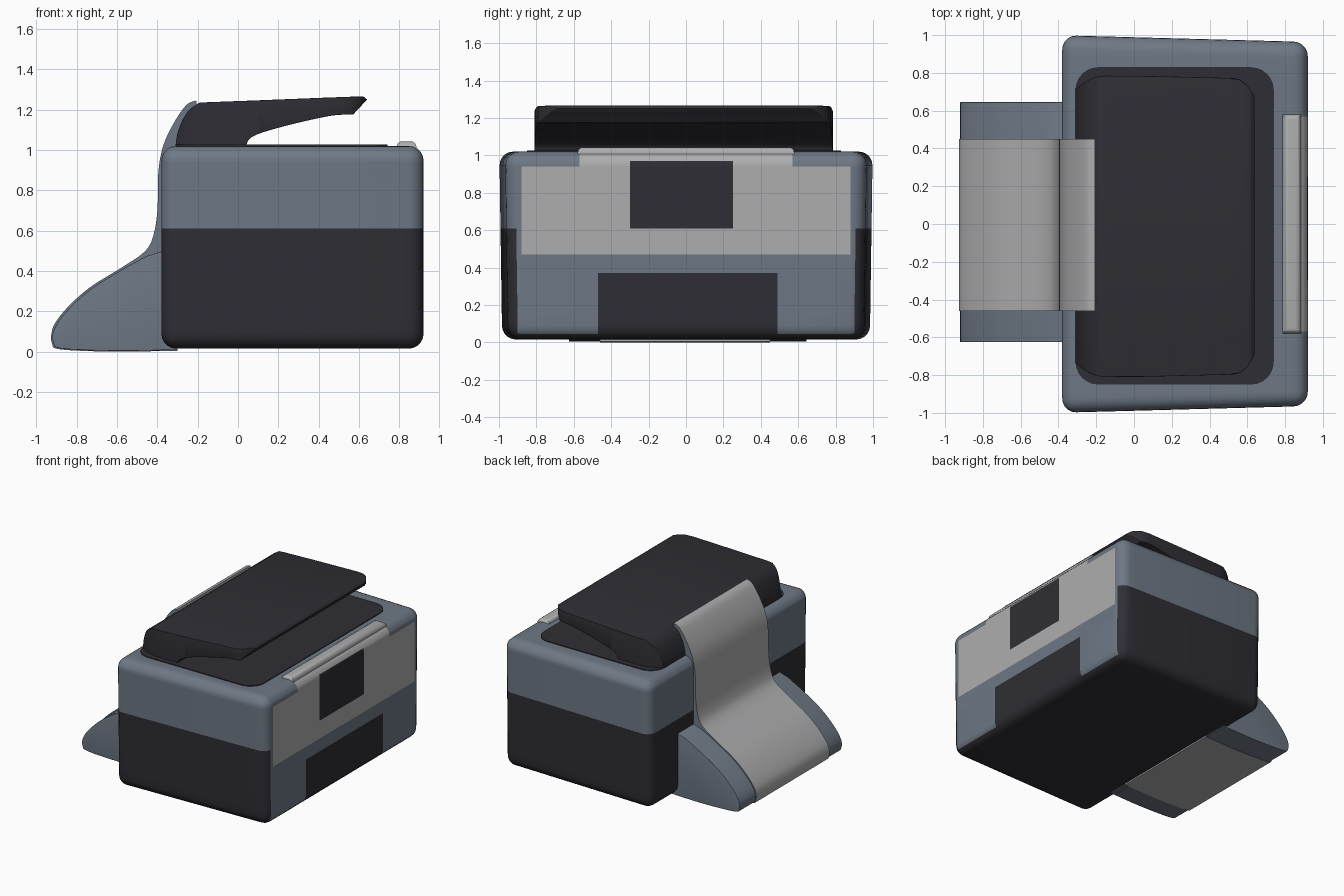
import bpy, bmesh, math
from mathutils import Vector

if "Cube" in bpy.data.objects:
    bpy.data.objects.remove(bpy.data.objects["Cube"])


def material(name, rgb):
    m = bpy.data.materials.new(name)
    m.diffuse_color = (*rgb, 1)
    m.use_nodes = True
    m.node_tree.nodes["Principled BSDF"].inputs["Base Color"].default_value = m.diffuse_color
    return m


MATS = [material("slate", (0.155, 0.19, 0.235)),
        material("charcoal", (0.027, 0.027, 0.035)),
        material("light grey", (0.42, 0.42, 0.43))]
SLATE, DARK, LIGHT = 0, 1, 2


def finish(bm, name, rule, angle=38):
    """Colour faces by rule(centre, normal), shade and link."""
    bmesh.ops.recalc_face_normals(bm, faces=bm.faces[:])
    for f in bm.faces:
        f.smooth = True
        f.material_index = rule(f.calc_center_median(), f.normal)
    me = bpy.data.meshes.new(name)
    bm.to_mesh(me)
    bm.free()
    for m in MATS:
        me.materials.append(m)
    me.set_sharp_from_angle(angle=math.radians(angle))
    ob = bpy.data.objects.new(name, me)
    bpy.context.collection.objects.link(ob)
    return ob


def cut(bm, axis, *values):
    for v in values:
        co, no = Vector(), Vector()
        co[axis], no[axis] = v, 1
        bmesh.ops.bisect_plane(bm, geom=bm.verts[:] + bm.edges[:] + bm.faces[:],
                               plane_co=co, plane_no=no, dist=1e-5)


def box(lo, hi):
    bm = bmesh.new()
    bmesh.ops.create_cube(bm, size=1)
    for v in bm.verts:
        v.co = [lo[i] if v.co[i] < 0 else hi[i] for i in range(3)]
    return bm


def bevel(bm, edges, r, seg):
    bmesh.ops.bevel(bm, geom=edges, offset=r, segments=seg, profile=0.5,
                    affect='EDGES', clamp_overlap=True)


def prism(pts, y0, y1):
    """Extrude an x-z profile along y."""
    bm = bmesh.new()
    f = bm.faces.new([bm.verts.new((x, y0, z)) for x, z in pts])
    ext = bmesh.ops.extrude_face_region(bm, geom=[f], use_keep_orig=True)
    for v in ext["geom"]:
        if isinstance(v, bmesh.types.BMVert):
            v.co.y = y1
    bmesh.ops.recalc_face_normals(bm, faces=bm.faces[:])
    return bm


def spline(pts, n=4):
    """Catmull-Rom curve through the points."""
    p = [Vector(q) for q in [pts[0]] + pts + [pts[-1]]]
    out = []
    for a, b, c, d in zip(p, p[1:], p[2:], p[3:]):
        for i in range(n):
            t = i / n
            out.append(0.5 * (2 * b + (c - a) * t + (2 * a - 5 * b + 4 * c - d) * t * t
                              + (3 * b - a - 3 * c + d) * t ** 3))
    return [tuple(q) for q in out] + [pts[-1]]


# main body: rounded, slightly tapered box with painted zones and paper slot
bm = box((-0.38, -1, 0.015), (0.92, 1, 1.02))
for v in bm.verts:
    v.co.y *= (0.965 if v.co.x > 0 else 1) * (0.985 if v.co.z < 0.5 else 1)
bevel(bm, bm.edges[:], 0.075, 5)
cut(bm, 1, -0.88, -0.57, -0.47, -0.30, 0.25, 0.49, 0.57, 0.88)
cut(bm, 2, 0.15, 0.37, 0.47, 0.61, 0.94, 0.97)
cut(bm, 0, 0.79)
slot = [f for f in bm.faces if f.normal.x > 0.9 and -0.47 < f.calc_center_median().y < 0.49
        and 0.15 < f.calc_center_median().z < 0.37]
ext = bmesh.ops.extrude_face_region(bm, geom=slot)
bmesh.ops.translate(bm, vec=(-0.2, 0, 0),
                    verts=[v for v in ext["geom"] if isinstance(v, bmesh.types.BMVert)])


def body_rule(c, n):
    if n.z < -0.6 and c.z < 0.1:
        return DARK
    if c.z < 0.61 and (abs(n.y) > 0.4 or n.x < -0.5):
        return DARK
    if -0.47 < c.y < 0.49 and c.z < 0.371 and c.x > 0.6:
        return DARK
    if c.x > 0.79:
        if -0.30 < c.y < 0.25 and 0.61 < c.z < 0.97:
            return DARK
        if c.z > 0.47 and (abs(c.y) < 0.57 or (abs(c.y) < 0.88 and c.z < 0.94)):
            return LIGHT
    return SLATE


finish(bm, "printer_body", body_rule)

# ledge inside the paper slot
finish(box((0.71, -0.25, 0.25), (0.84, 0.2, 0.28)), "slot_ledge", lambda c, n: SLATE)

# raised lip above the control panel
bm = box((0.785, -0.58, 0.98), (0.885, 0.58, 1.043))
bevel(bm, [e for e in bm.edges if min(v.co.z for v in e.verts) > 1], 0.03, 4)
finish(bm, "control_panel_lip", lambda c, n: LIGHT)

# dark scanner bed on top of the body
bm = box((-0.31, -0.85, 1.017), (0.74, 0.83, 1.026))
bevel(bm, [e for e in bm.edges if abs(e.verts[0].co.z - e.verts[1].co.z) > 0.005], 0.12, 6)
finish(bm, "scanner_bed", lambda c, n: DARK)

# half-open lid, hinged at the back
lid = spline([(-0.31, 1.02), (-0.295, 1.1), (-0.25, 1.19), (-0.19, 1.235)]) + [
    (0.1, 1.246), (0.4, 1.258), (0.62, 1.266), (0.64, 1.25)] + spline(
    [(0.57, 1.175), (0.45, 1.168), (0.2, 1.11), (0.07, 1.065), (0.04, 1.02)])
bm = prism(lid, -0.81, 0.785)
cut(bm, 0, -0.27, -0.22, -0.15, 0.5, 0.56, 0.6, 0.625)
for v in bm.verts:
    x = v.co.x
    back, front = max(0, -0.15 - x) / 0.16, max(0, x - 0.5) / 0.14
    v.co.y *= 1 - 0.09 * back ** 2 - 0.03 * max(0, x) - 0.13 * front ** 3
bmesh.ops.recalc_face_normals(bm, faces=bm.faces[:])
bm.normal_update()
rim = [e for e in bm.edges if len(e.link_faces) == 2 and e.calc_face_angle(0) > 0.9
       and e.verts[0].co.z > 1.07 and e.verts[1].co.z > 1.07]
bevel(bm, rim, 0.012, 3)
finish(bm, "scanner_lid", lambda c, n: DARK)

# rear paper feeder: slate shoulders plus a light strip running up to the lid
foot = [(-0.36, 0.008), (-0.6, 0.004), (-0.87, 0.015), (-0.915, 0.045), (-0.912, 0.11),
        (-0.85, 0.2), (-0.73, 0.31), (-0.57, 0.41), (-0.45, 0.475)]
shoulder = spline(foot) + [(-0.37, 0.5), (-0.3, 0.5), (-0.3, 0.012)]
bm = prism(shoulder, -0.625, 0.645)
caps = [f for f in bm.faces if len(f.verts) > 4]
rim = list({e for f in caps for e in f.edges if min(v.co.x for v in e.verts) < -0.37})
bevel(bm, rim, 0.03, 4)
finish(bm, "feeder_shoulders", lambda c, n: SLATE)

strip = foot[:8] + [(-0.455, 0.49), (-0.412, 0.57), (-0.392, 0.7), (-0.388, 0.88),
                    (-0.365, 1.01), (-0.315, 1.12), (-0.25, 1.215), (-0.2, 1.238)]
strip = [(x - 0.007, z + (0.007 if z > 0.1 else -0.004)) for x, z in spline(strip)]
bm = prism(strip + [(-0.2, 1.1), (-0.3, 0.95), (-0.3, 0.004)], -0.46, 0.45)
finish(bm, "feeder_strip", lambda c, n: LIGHT if abs(n.y) < 0.5 else SLATE)
